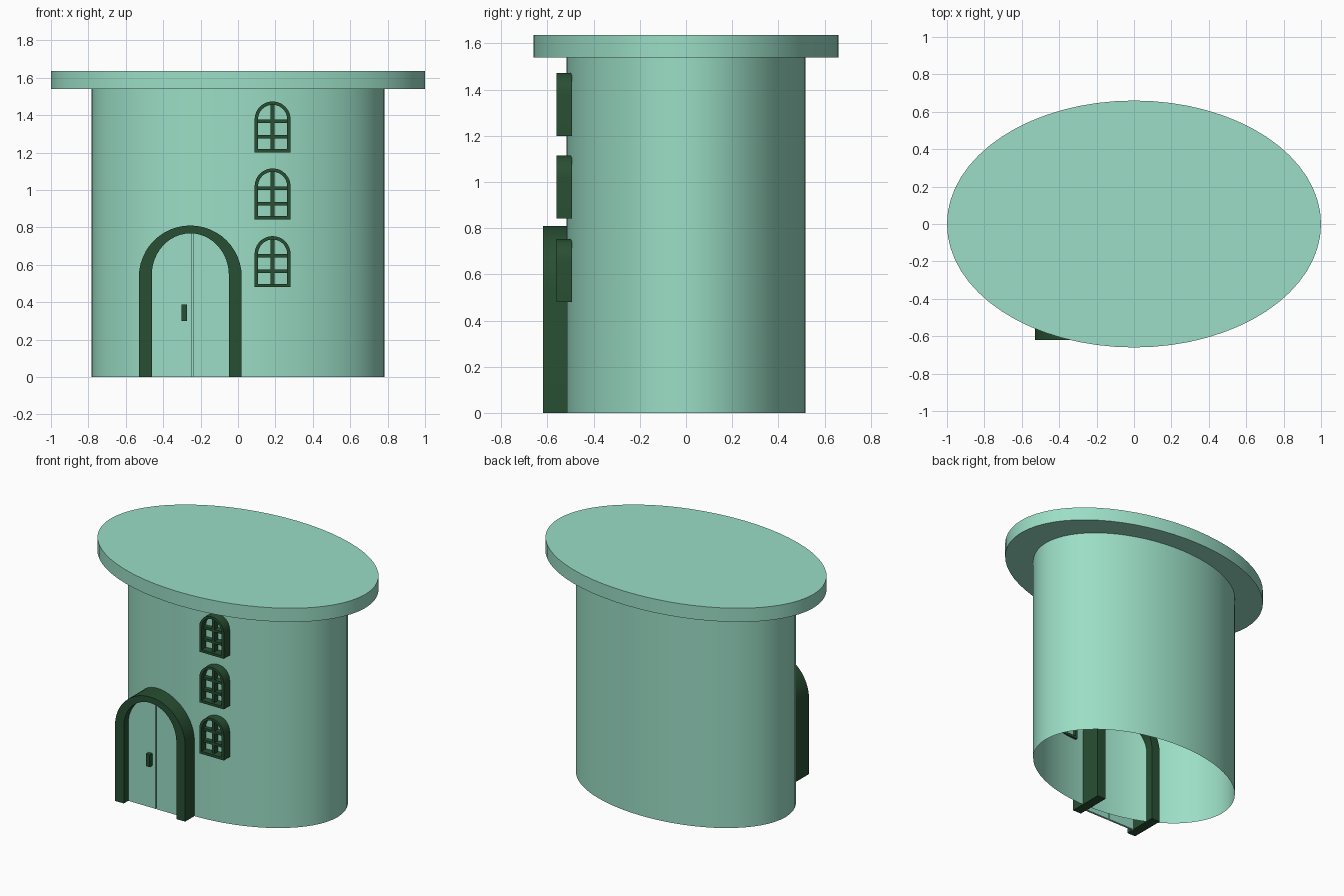
import bpy, bmesh, math

if "Cube" in bpy.data.objects:
    bpy.data.objects.remove(bpy.data.objects["Cube"])


def material(name, rgb):
    m = bpy.data.materials.new(name)
    m.diffuse_color = (*rgb, 1.0)
    m.use_nodes = True
    m.node_tree.nodes["Principled BSDF"].inputs["Base Color"].default_value = m.diffuse_color
    return m


MINT = material("mint green", (0.328, 0.73, 0.565))
DARK = material("dark green", (0.021, 0.078, 0.033))


def finish(name, bm, mat, smooth=True):
    bmesh.ops.recalc_face_normals(bm, faces=bm.faces)
    me = bpy.data.meshes.new(name)
    bm.to_mesh(me)
    bm.free()
    ob = bpy.data.objects.new(name, me)
    bpy.context.collection.objects.link(ob)
    me.materials.append(mat)
    if smooth:
        bpy.ops.object.select_all(action='DESELECT')
        ob.select_set(True)
        bpy.context.view_layer.objects.active = ob
        bpy.ops.object.shade_smooth_by_angle(angle=math.radians(35))
    return ob


def oval(name, rx, ry, z0, z1, capped):
    bm = bmesh.new()
    bmesh.ops.create_cone(bm, cap_ends=capped, segments=64, radius1=1, radius2=1, depth=1)
    for v in bm.verts:
        v.co = (v.co.x * rx, v.co.y * ry, z0 if v.co.z < 0 else z1)
    return finish(name, bm, MINT)


def arch(cx, half, z0, spring, top, n=24):
    """Arch outline from bottom left, over the top, to bottom right."""
    pts = [(cx - half, z0)]
    for i in range(n + 1):
        a = math.pi * (1 - i / n)
        pts.append((cx + half * math.cos(a), spring + (top - spring) * math.sin(a)))
    return pts + [(cx + half, z0)]


def arch_frame(name, outer, inner, y0, y1, closed):
    bm = bmesh.new()
    rows = [[bm.verts.new((x, y, z)) for x, z in path]
            for path, y in ((outer, y0), (inner, y0), (inner, y1), (outer, y1))]
    n = len(outer)
    for i in range(n if closed else n - 1):
        j = (i + 1) % n
        for k in range(4):
            a, b = rows[k], rows[(k + 1) % 4]
            bm.faces.new((a[i], a[j], b[j], b[i]))
    if not closed:
        for e in (0, n - 1):
            bm.faces.new([r[e] for r in rows])
    return finish(name, bm, DARK)


def plate(name, pts, y0, y1, mat):
    """Flat outline in x,z extruded from y0 to y1."""
    bm = bmesh.new()
    front = bm.faces.new([bm.verts.new((x, y0, z)) for x, z in pts])
    ext = bmesh.ops.extrude_face_region(bm, geom=[front])
    for v in ext["geom"]:
        if isinstance(v, bmesh.types.BMVert):
            v.co.y = y1
    # extruding a lone face keeps the front, so the plate is closed
    if front not in bm.faces[:]:
        bm.faces.new([v for v in bm.verts if v.co.y == y0])
    return finish(name, bm, mat, False)


def box(name, x0, x1, y0, y1, z0, z1, mat):
    return plate(name, [(x0, z0), (x1, z0), (x1, z1), (x0, z1)], y0, y1, mat)


# Oval tower wall (open below) and overhanging flat roof
oval("tower_wall", 0.782, 0.517, 0.0, 1.54, False)
oval("roof", 1.0, 0.66, 1.54, 1.637, True)

# Door surround
DX = -0.255
arch_frame("door_frame", arch(DX, 0.275, 0, 0.535, 0.81),
           arch(DX, 0.206, 0, 0.545, 0.768), -0.62, -0.36, False)

# Two door leaves with a narrow gap
leaf_path = arch(DX, 0.21, 0, 0.545, 0.772, 48)
split = -0.244
for name, side in (("door_leaf_left", -1), ("door_leaf_right", 1)):
    edge = split + side * 0.003
    half = [p for p in leaf_path if (p[0] - edge) * side > 0]
    rise = 0.545 + 0.227 * math.sqrt(1 - ((edge - DX) / 0.21) ** 2)
    if side < 0:
        pts = half + [(edge, rise), (edge, 0)]
    else:
        pts = [(edge, 0), (edge, rise)] + half
    plate(name, pts, -0.57, -0.555, MINT)

# Door handle
box("door_handle", -0.302, -0.272, -0.60, -0.565, 0.30, 0.387, DARK)

# Three arched windows with glazing bars
WX = 0.185
for i, z in enumerate((0.48, 0.842, 1.20)):
    tag = "window_%d_" % (i + 1)
    arch_frame(tag + "frame", arch(WX, 0.096, z, z + 0.177, z + 0.273),
               arch(WX, 0.078, z + 0.018, z + 0.177, z + 0.255), -0.56, -0.493, True)
    box(tag + "upright_bar", WX - 0.01, WX + 0.01, -0.54, -0.495, z + 0.01, z + 0.262, DARK)
    for k, h in enumerate((0.085, 0.168)):
        box(tag + "cross_bar_%d" % (k + 1), WX - 0.085, WX + 0.085,
            -0.54, -0.495, z + h - 0.009, z + h + 0.009, DARK)
